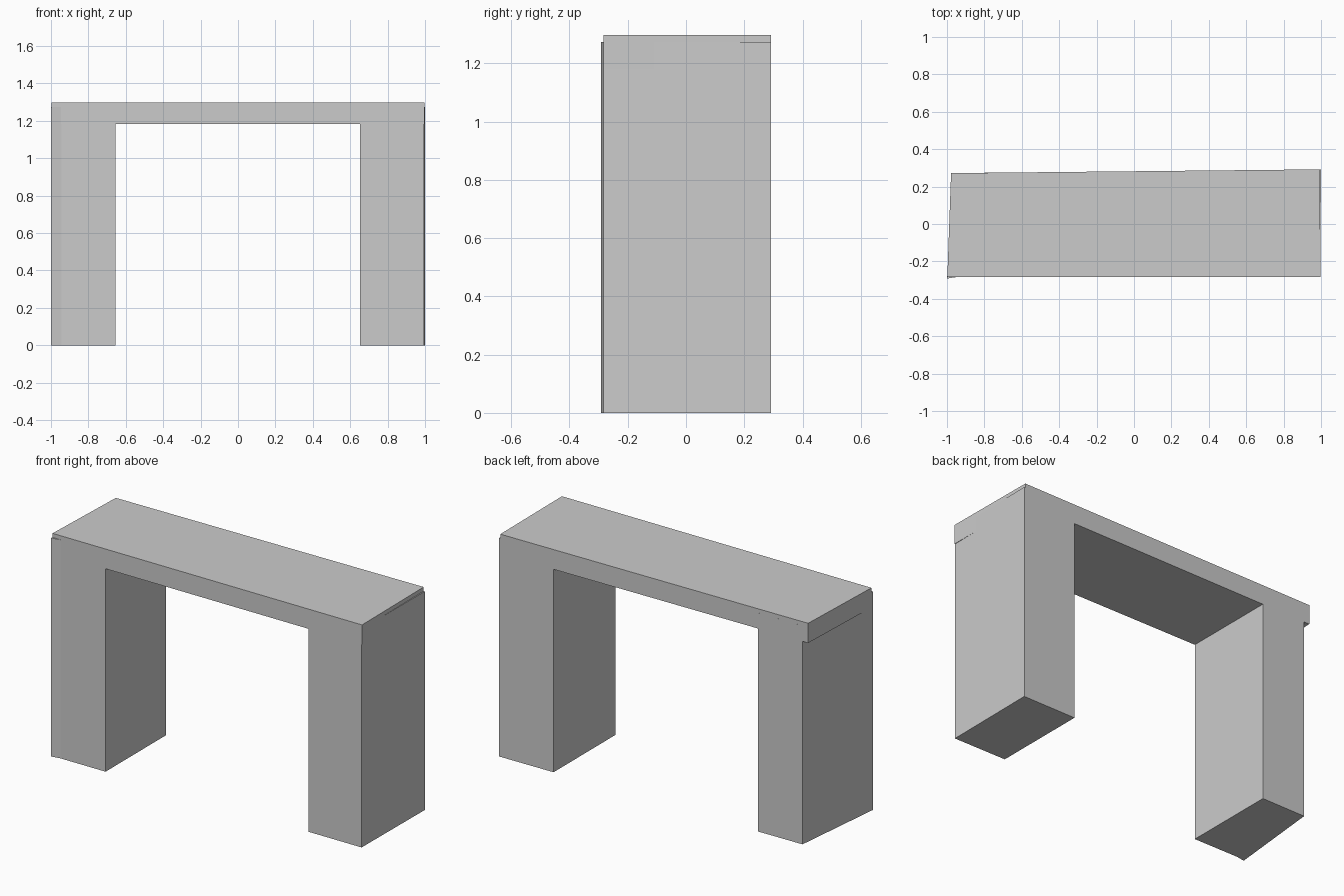
import bpy
import bmesh

if "Cube" in bpy.data.objects:
    bpy.data.objects.remove(bpy.data.objects["Cube"])


def prism(name, outline, z0, z1):
    """Extrude a counter-clockwise xy outline from z0 up to z1."""
    bm = bmesh.new()
    base = bm.faces.new([bm.verts.new((x, y, z0)) for x, y in outline])
    ext = bmesh.ops.extrude_face_region(bm, geom=[base], use_keep_orig=True)
    top = [g for g in ext["geom"] if isinstance(g, bmesh.types.BMVert)]
    bmesh.ops.translate(bm, verts=top, vec=(0, 0, z1 - z0))
    bmesh.ops.recalc_face_normals(bm, faces=bm.faces)
    mesh = bpy.data.meshes.new(name)
    bm.to_mesh(mesh)
    bm.free()
    obj = bpy.data.objects.new(name, mesh)
    bpy.context.collection.objects.link(obj)
    return obj


FRONT = -0.283
UNDERSIDE, LEG_TOP, TOP = 1.183, 1.274, 1.298


def back(x):
    """y of the slightly slanted back plane."""
    return 0.282 + 0.01 * x


# Top slab, slightly out of square
prism("top_slab", [(-0.998, FRONT), (0.998, FRONT),
                   (0.993, back(1)), (-0.978, back(-1))], UNDERSIDE, TOP)

# Left leg, with a small flared front corner and inset back corner
prism("left_leg", [(-1.0, -0.292), (-0.945, FRONT), (-0.656, FRONT),
                   (-0.656, back(-0.656)), (-0.942, back(-0.942))], 0, LEG_TOP)

# Right leg, just proud of the slab towards the back
prism("right_leg", [(0.652, FRONT), (0.995, FRONT),
                    (1.0, back(1)), (0.652, back(0.652))], 0, LEG_TOP)
